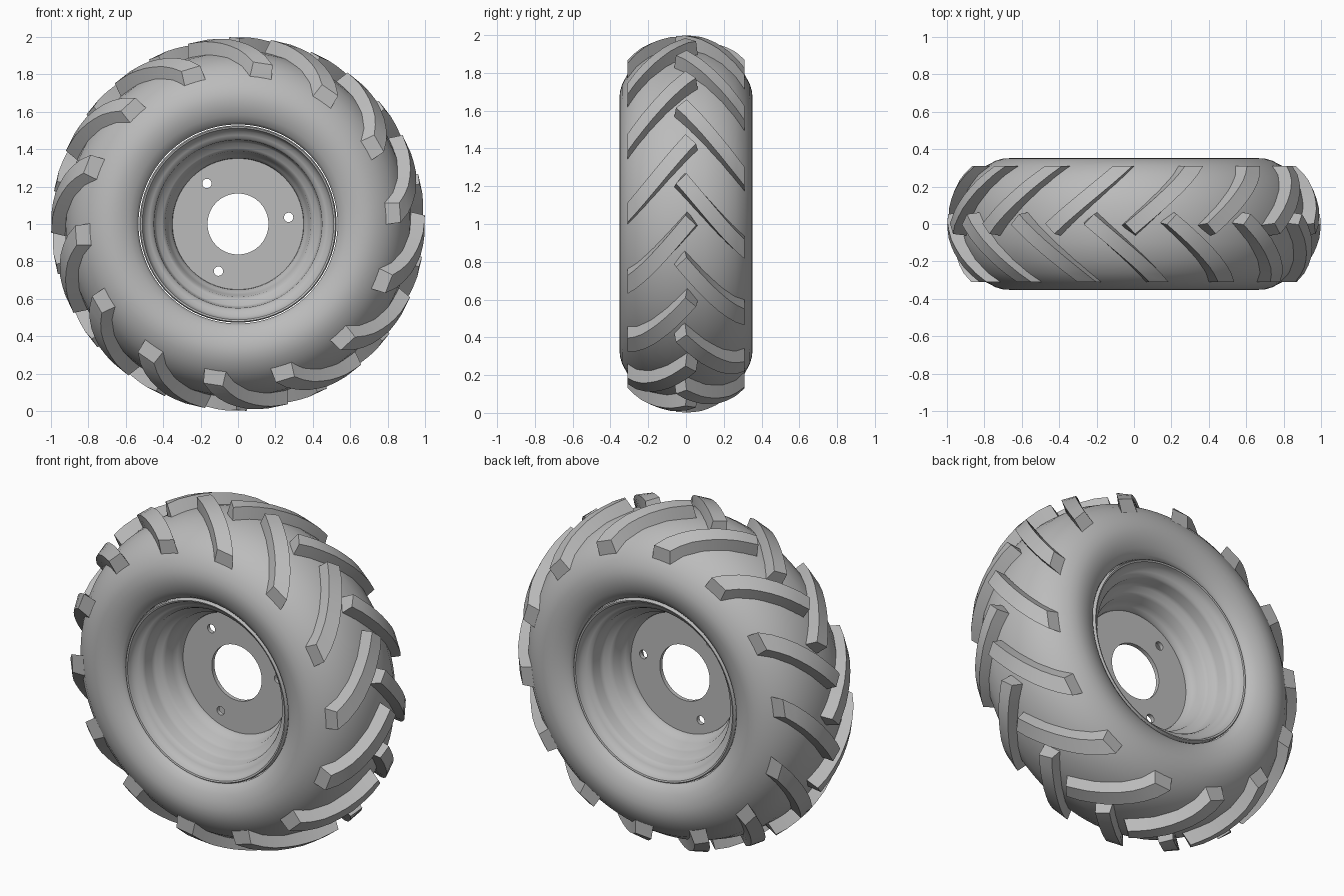
import bpy, bmesh
from math import sin, cos, pi, radians

cube = bpy.data.objects.get("Cube")
if cube:
    bpy.data.objects.remove(cube, do_unlink=True)

grey = bpy.data.materials.new("plain grey")
grey.use_nodes = True
grey.diffuse_color = (0.5, 0.5, 0.5, 1)
grey.node_tree.nodes["Principled BSDF"].inputs["Base Color"].default_value = (0.5, 0.5, 0.5, 1)

CENTRE_Z = 1.0
LUGS = 14


def point(radius, angle, y):
    return (radius * cos(angle), y, CENTRE_Z + radius * sin(angle))


def finish(name, bm, sharp=35):
    bmesh.ops.recalc_face_normals(bm, faces=bm.faces)
    mesh = bpy.data.meshes.new(name)
    bm.to_mesh(mesh)
    bm.free()
    mesh.materials.append(grey)
    for face in mesh.polygons:
        face.use_smooth = True
    mesh.set_sharp_from_angle(angle=radians(sharp))
    obj = bpy.data.objects.new(name, mesh)
    bpy.context.collection.objects.link(obj)
    return obj


def lathe(name, profile, segments, closed=False, sharp=35):
    """Turn a list of (radius, y) around the axle."""
    bm = bmesh.new()
    rings = [[bm.verts.new(point(r, 2 * pi * i / segments, y)) for i in range(segments)]
             for r, y in profile]
    pairs = list(zip(rings, rings[1:]))
    if closed:
        pairs.append((rings[-1], rings[0]))
    for a, b in pairs:
        for i in range(segments):
            j = (i + 1) % segments
            bm.faces.new((a[i], a[j], b[j], b[i]))
    return finish(name, bm, sharp)


def both_sides(half):
    """Mirror a half profile that runs from the outside to the middle."""
    return half + [(r, -y) for r, y in reversed(half) if y > 0]


def radius_at(profile, u):
    """Radius of a (radius, y) profile at distance u from the middle."""
    u = abs(u)
    for (r0, y0), (r1, y1) in zip(profile, profile[1:]):
        if y1 <= u <= y0:
            return r1 + (r0 - r1) * (u - y1) / (y0 - y1)
    return profile[0][0]


# Tyre body
shoulder = [(0.74, 0.338), (0.79, 0.312), (0.845, 0.262), (0.89, 0.19), (0.918, 0.1), (0.926, 0)]
sidewall = [(0.532, 0.26), (0.532, 0.29), (0.545, 0.308), (0.58, 0.33), (0.62, 0.345),
            (0.66, 0.352), (0.7, 0.35)]
lathe("tyre_body", both_sides(sidewall + shoulder), 96, sharp=50)

# Tread lugs: slanted bars from just past the middle out to the shoulder
lug_top = [(0.87, 0.31), (0.925, 0.25), (0.965, 0.17), (0.99, 0.09), (1.0, 0)]
SLOPE = 1.19
OUTER = 0.31
ROWS = 8


def lug_edge(bm, side, middle, lead, base):
    half_width = 0.078 if base else 0.06
    start = -0.025 + lead * 0.028 - (0.012 if base else 0)
    verts = []
    for i in range(ROWS + 1):
        u = start + (OUTER - start) * i / ROWS
        r = radius_at(shoulder, u) - 0.025 if base else radius_at(lug_top, u)
        angle = middle - SLOPE * (u + 0.025) + lead * half_width
        verts.append(bm.verts.new(point(r, angle, side * u)))
    return verts


def tread(name, side, first):
    bm = bmesh.new()
    for k in range(LUGS):
        middle = first + 2 * pi * k / LUGS
        edges = [lug_edge(bm, side, middle, lead, base)
                 for lead, base in ((1, True), (1, False), (-1, False), (-1, True))]
        for a, b in zip(edges, edges[1:] + edges[:1]):
            for i in range(ROWS):
                bm.faces.new((a[i], a[i + 1], b[i + 1], b[i]))
        for end in (0, ROWS):
            bm.faces.new([e[end] for e in edges])
    return finish(name, bm, 30)


tread("front_tread_lugs", -1, 0.02)
tread("rear_tread_lugs", 1, 0.02 + pi / LUGS)

# Stepped rim barrel with rolled lips
rim = [(0.527, 0.26), (0.527, 0.295), (0.521, 0.303), (0.512, 0.3), (0.507, 0.285),
       (0.497, 0.262), (0.475, 0.25), (0.457, 0.24), (0.449, 0.225), (0.445, 0.17),
       (0.435, 0.15), (0.405, 0.135), (0.39, 0.12), (0.38, 0.07), (0.365, 0.045),
       (0.353, 0.03), (0.35, 0.01), (0.35, 0)]
lathe("rim_barrel", both_sides(rim), 96, sharp=50)

# Hub plate with a centre hole and three bolt holes
plate = lathe("hub_plate", [(0.163, -0.012), (0.355, -0.012), (0.355, 0.012), (0.163, 0.012)],
              96, closed=True)
for k in range(3):
    bpy.ops.mesh.primitive_cylinder_add(
        vertices=24, radius=0.025, depth=0.2, rotation=(pi / 2, 0, 0),
        location=point(0.273, radians(7.5 + 120 * k), 0))
    cutter = bpy.context.object
    cutter.name = "bolt_hole_cutter"
    cutter.hide_render = True
    cut = plate.modifiers.new("bolt_hole", "BOOLEAN")
    cut.operation = "DIFFERENCE"
    cut.object = cutter
    bpy.context.view_layer.objects.active = plate
    bpy.ops.object.modifier_apply(modifier=cut.name)
    bpy.data.objects.remove(cutter, do_unlink=True)
plate.data.set_sharp_from_angle(angle=radians(35))
